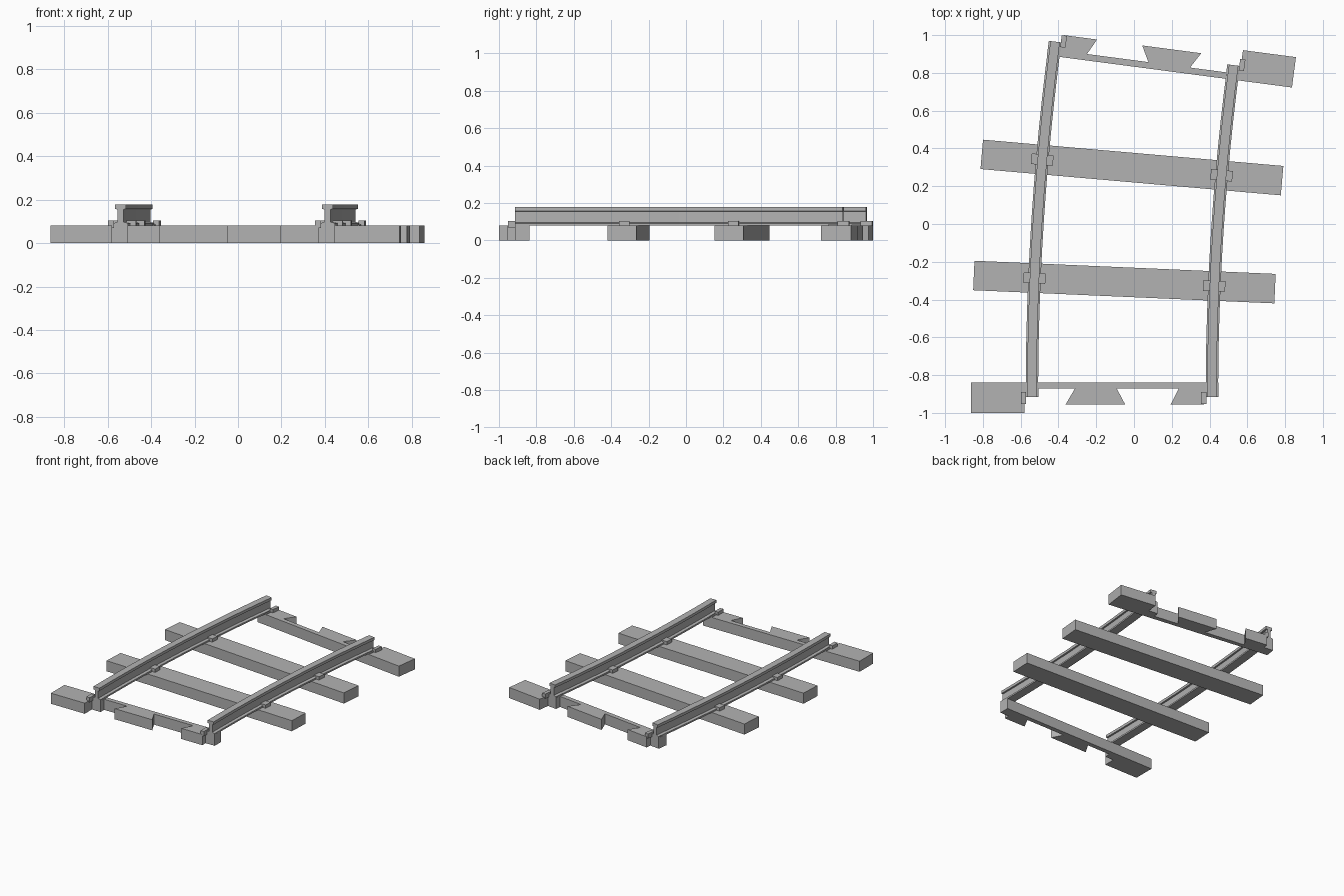
import bpy
import bmesh
import math
from mathutils import Matrix

RADIUS = 13.93            # centreline bend radius
SWEEP = math.radians(7.5)
START = (-0.064, -0.915)  # middle of the front joint
GAUGE = 0.4765            # centreline to rail
TIE_TOP = 0.08
CLIP_TOP = 0.105

if "Cube" in bpy.data.objects:
    bpy.data.objects.remove(bpy.data.objects["Cube"], do_unlink=True)

grey = bpy.data.materials.new("light grey")
grey.use_nodes = True
GREY = (0.45, 0.45, 0.45, 1)
grey.diffuse_color = GREY
grey.node_tree.nodes["Principled BSDF"].inputs["Base Color"].default_value = GREY


def frame(angle, turned=False):
    """Local frame on the bend: x across the track, y along it."""
    x = START[0] + RADIUS * (1 - math.cos(angle))
    y = START[1] + RADIUS * math.sin(angle)
    turn = math.pi if turned else 0
    return Matrix.Translation((x, y, 0)) @ Matrix.Rotation(turn - angle, 4, 'Z')


def finish(name, bm):
    bmesh.ops.recalc_face_normals(bm, faces=bm.faces)
    mesh = bpy.data.meshes.new(name)
    bm.to_mesh(mesh)
    bm.free()
    mesh.materials.append(grey)
    obj = bpy.data.objects.new(name, mesh)
    bpy.context.collection.objects.link(obj)
    return obj


def prism(name, outline, z0, z1, matrix):
    """Extrude a flat outline from z0 up to z1."""
    bm = bmesh.new()
    face = bm.faces.new([bm.verts.new((x, y, z0)) for x, y in outline])
    top = bmesh.ops.extrude_face_region(bm, geom=[face])["geom"]
    verts = [v for v in top if isinstance(v, bmesh.types.BMVert)]
    bmesh.ops.translate(bm, verts=verts, vec=(0, 0, z1 - z0))
    bm.transform(matrix)
    return finish(name, bm)


def box(name, x0, x1, y0, y1, z0, z1, matrix):
    return prism(name, [(x0, y0), (x1, y0), (x1, y1), (x0, y1)], z0, z1, matrix)


def rail(name, offset, steps=12):
    """Sweep the foot, web and head section along the bend."""
    half = [(0.033, TIE_TOP), (0.033, 0.092), (0.014, 0.097),
            (0.014, 0.155), (0.025, 0.157), (0.025, 0.178)]
    section = half + [(-x, z) for x, z in reversed(half)]
    bm = bmesh.new()
    rings = []
    for i in range(steps + 1):
        m = frame(SWEEP * i / steps)
        m = m @ Matrix.Translation((offset, 0, 0))
        ring = [bm.verts.new((x, 0, z)) for x, z in section]
        bmesh.ops.transform(bm, matrix=m, verts=ring)
        rings.append(ring)
    n = len(section)
    for a, b in zip(rings, rings[1:]):
        for k in range(n):
            j = (k + 1) % n
            bm.faces.new((a[k], a[j], b[j], b[k]))
    bm.faces.new(rings[0])
    bm.faces.new(rings[-1])
    finish(name, bm)


# Two running rails
rail("left_rail", GAUGE)
rail("right_rail", -GAUGE)

# Full ties with rail clips
for label, part in (("front", 1), ("back", 2)):
    m = frame(SWEEP * part / 3)
    box(label + "_tie", -0.798, 0.798, -0.078, 0.078, 0, TIE_TOP, m)
    for side, x in (("left", GAUGE), ("right", -GAUGE)):
        box(f"{label}_{side}_clip", x - 0.058, x + 0.058, -0.028, 0.028,
            TIE_TOP - 0.01, CLIP_TOP, m)

# Interlocking half ties at both joints, one turned half round
for label, angle, turned in (("front", 0, False), ("back", SWEEP, True)):
    m = frame(angle, turned)
    box(label + "_joint_block", -0.798, -0.515, -0.085, 0.077, 0, TIE_TOP, m)
    box(label + "_joint_bar", -0.515, 0.45, 0.043, 0.077, 0, TIE_TOP, m)
    prism(label + "_dovetail", [(-0.298, -0.04), (0.017, -0.04),
          (-0.028, 0.045), (-0.248, 0.045)], 0, TIE_TOP, m)
    prism(label + "_half_dovetail", [(0.258, -0.04), (0.435, -0.04),
          (0.435, 0.045), (0.302, 0.045)], 0, TIE_TOP, m)
    for side, x in (("outer", -GAUGE), ("inner", GAUGE)):
        box(f"{label}_{side}_post", x - 0.042, x + 0.034, 0, 0.077,
            0, TIE_TOP + 0.005, m)
        box(f"{label}_{side}_end_clip", x - 0.058, x - 0.03, -0.038, 0.025,
            TIE_TOP - 0.01, CLIP_TOP, m)
